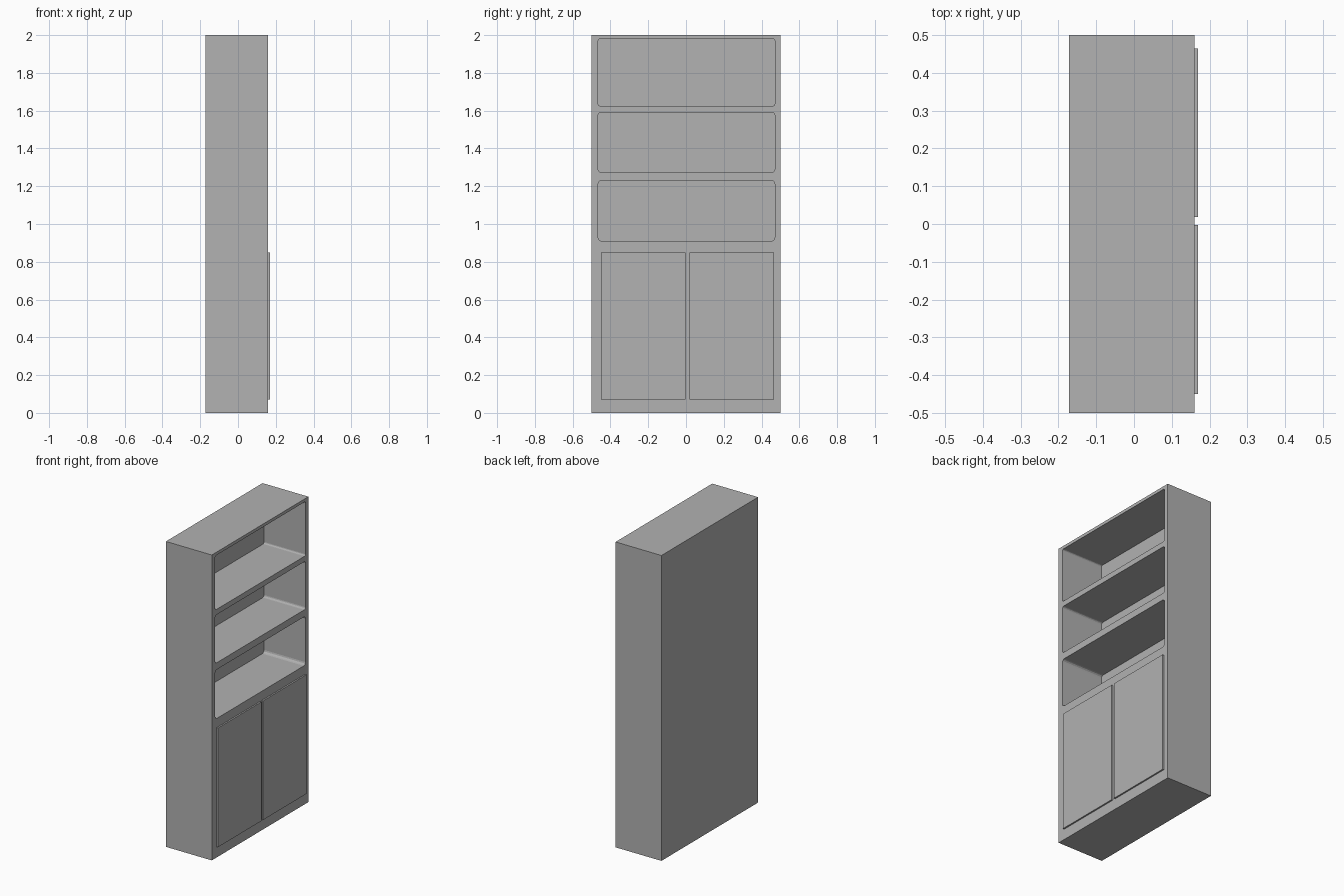
import bpy
import bmesh

if "Cube" in bpy.data.objects:
    bpy.data.objects.remove(bpy.data.objects["Cube"])

grey = bpy.data.materials.new("matte grey")
grey.use_nodes = True
colour = (0.445, 0.445, 0.445, 1)
grey.diffuse_color = colour
grey.node_tree.nodes["Principled BSDF"].inputs["Base Color"].default_value = colour


def box(name, x, y, z, radius=0):
    """Box between (min, max) pairs, optionally rounding the edges that run along x."""
    bm = bmesh.new()
    bmesh.ops.create_cube(bm, size=1)
    for v in bm.verts:
        v.co = [lo + (hi - lo) * (c + 0.5) for c, (lo, hi) in zip(v.co, (x, y, z))]
    if radius:
        along_x = [e for e in bm.edges
                   if abs(e.verts[0].co.x - e.verts[1].co.x) > 0.01]
        bmesh.ops.bevel(bm, geom=along_x, offset=radius, segments=3,
                        profile=0.5, affect='EDGES')
    mesh = bpy.data.meshes.new(name)
    bm.to_mesh(mesh)
    bm.free()
    mesh.materials.append(grey)
    obj = bpy.data.objects.new(name, mesh)
    bpy.context.collection.objects.link(obj)
    return obj


FRONT = 0.16

# Cabinet body
body = box("cabinet_body", (-0.172, FRONT), (-0.5, 0.5), (0, 2))

# Open shelf compartments, carved out of the body
for bottom, top, radius in ((0.91, 1.23, 0.018), (1.275, 1.59, 0.013), (1.625, 1.98, 0.01)):
    cutter = box("shelf_cutter", (-0.14, FRONT + 0.1), (-0.465, 0.47), (bottom, top), radius)
    cutter.hide_render = True
    cut = body.modifiers.new("shelf_opening", 'BOOLEAN')
    cut.operation = 'DIFFERENCE'
    cut.solver = 'EXACT'
    cut.object = cutter
    bpy.context.view_layer.objects.active = body
    bpy.ops.object.modifier_apply(modifier=cut.name)
    bpy.data.objects.remove(cutter)

# Pair of doors below the shelves
for name, y in (("right_door", (-0.45, -0.002)), ("left_door", (0.018, 0.465))):
    box(name, (FRONT, FRONT + 0.01), y, (0.07, 0.85))
